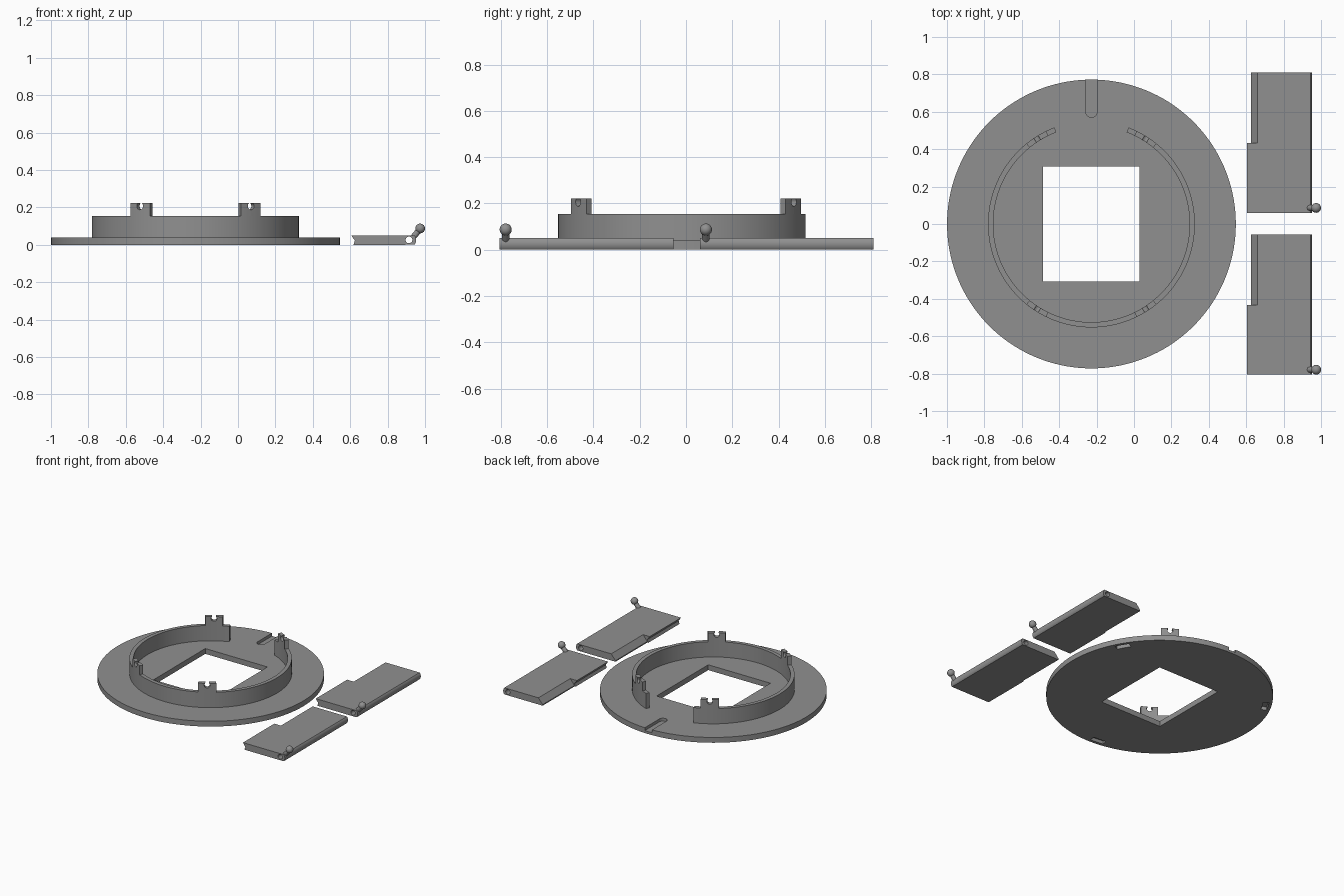
import bpy, bmesh
from math import sin, cos, radians, pi
from mathutils import Vector, Matrix

if "Cube" in bpy.data.objects:
    bpy.data.objects.remove(bpy.data.objects["Cube"])

grey = bpy.data.materials.new("plain grey")
grey.use_nodes = True
grey.diffuse_color = (0.28, 0.28, 0.28, 1)
grey.node_tree.nodes["Principled BSDF"].inputs["Base Color"].default_value = grey.diffuse_color

CX = -0.2275  # centre of the round base


def make(name, bm):
    bmesh.ops.recalc_face_normals(bm, faces=bm.faces)
    mesh = bpy.data.meshes.new(name)
    bm.to_mesh(mesh)
    bm.free()
    mesh.materials.append(grey)
    ob = bpy.data.objects.new(name, mesh)
    bpy.context.collection.objects.link(ob)
    return ob


def prism(name, pts, lo, hi, axis="z"):
    """Extrude a 2D outline along z (outline in xy) or y (outline in xz)."""
    bm = bmesh.new()
    up = axis == "z"
    vs = [bm.verts.new((a, b, lo) if up else (a, lo, b)) for a, b in pts]
    face = bm.faces.new(vs)
    ext = bmesh.ops.extrude_face_region(bm, geom=[face])["geom"]
    step = Vector((0, 0, hi - lo) if up else (0, hi - lo, 0))
    bmesh.ops.translate(bm, vec=step, verts=[g for g in ext if isinstance(g, bmesh.types.BMVert)])
    return make(name, bm)


def arc(cx, cy, r, a0, a1, n):
    steps = [radians(a0 + (a1 - a0) * i / n) for i in range(n + 1)]
    return [(cx + r * cos(a), cy + r * sin(a)) for a in steps]


def band(r0, r1, a0, a1, n):
    return arc(CX, 0, r1, a0, a1, n) + arc(CX, 0, r0, a1, a0, n)


def box(x0, x1, y0, y1):
    return [(x0, y0), (x1, y0), (x1, y1), (x0, y1)]


def rod(name, p, q, r):
    p, q = Vector(p), Vector(q)
    bm = bmesh.new()
    turn = (q - p).to_track_quat("Z", "Y").to_matrix().to_4x4()
    bmesh.ops.create_cone(bm, cap_ends=True, segments=32, radius1=r, radius2=r,
                          depth=(q - p).length, matrix=Matrix.Translation((p + q) / 2) @ turn)
    return make(name, bm)


def cut(ob, cutters):
    for c in cutters:
        mod = ob.modifiers.new("cut", "BOOLEAN")
        mod.operation, mod.solver, mod.object = "DIFFERENCE", "EXACT", c
    bpy.context.view_layer.update()
    mesh = bpy.data.meshes.new_from_object(ob.evaluated_get(bpy.context.evaluated_depsgraph_get()))
    ob.modifiers.clear()
    ob.data = mesh
    for c in cutters:
        bpy.data.objects.remove(c)


def smooth(ob):
    bpy.ops.object.select_all(action="DESELECT")
    ob.select_set(True)
    bpy.context.view_layer.objects.active = ob
    bpy.ops.object.shade_smooth_by_angle(angle=radians(30))


# Round base with square opening, rim groove and blind slots underneath
base = prism("round_base", arc(CX, 0, 0.772, 0, 357.5, 143), 0, 0.04)
groove = arc(CX, 0.6, 0.03, 180, 360, 16) + [(CX + 0.03, 0.9), (CX - 0.03, 0.9)]
cutters = [prism("opening_cutter", box(-0.487, 0.03, -0.307, 0.307), -0.1, 0.1),
           prism("groove_cutter", groove, 0.018, 0.1)]
for a in (30, 150, 265):
    cutters.append(prism("slot_cutter", band(0.71, 0.75, a - 4, a + 4, 8), -0.1, 0.025))
cut(base, cutters)
smooth(base)

# Open ring wall with a gap at the back
smooth(prism("ring_wall", band(0.525, 0.553, -249, 69, 120), 0.04, 0.155))

# Four notched clips on the ring
for a, side in ((57.5, "back_left"), (122.5, "back_right"), (237.5, "front_right"), (302.5, "front_left")):
    clip = prism("clip_" + side, band(0.525, 0.553, a - 6.5, a + 6.5, 6), 0.155, 0.222)
    out = Vector((cos(radians(a)), sin(radians(a)), 0))
    across = Vector((-out.y, out.x, 0))
    mid = Vector((CX, 0, 0.207))
    hole = rod("hole_cutter", mid + out * 0.45, mid + out * 0.65, 0.02)
    corners = [mid + out * r + across * w for r, w in
               ((0.45, -0.011), (0.65, -0.011), (0.65, 0.011), (0.45, 0.011))]
    slit = prism("slit_cutter", [(c.x, c.y) for c in corners], 0.207, 0.3)
    cut(clip, [hole, slit])
    smooth(clip)

# Two flaps, each with a rounded hinge edge, a pin hole and a ball lever
for name, y in (("front", -0.805), ("back", 0.06)):
    hinge = arc(0.915, 0.025, 0.038, -41, 41, 12)
    flap = prism("flap_" + name, [(0.617, 0)] + hinge + [(0.605, 0.05), (0.625, 0.022)], y, y + 0.75, "y")
    relief = [(0.5, -0.1), (0.625, -0.1), (0.625, 0.008), (0.66, 0.05), (0.66, 0.1), (0.5, 0.1)]
    cut(flap, [prism("relief_cutter", relief, y + 0.372, y + 1, "y"),
               rod("pin_cutter", (0.914, y - 0.1, 0.026), (0.914, y + 0.9, 0.026), 0.018)])
    smooth(flap)
    ly = y + 0.026
    smooth(rod("lever_" + name, (0.938, ly, 0.042), (0.97, ly, 0.08), 0.016))
    bm = bmesh.new()
    bmesh.ops.create_uvsphere(bm, u_segments=32, v_segments=16, radius=0.026,
                              matrix=Matrix.Translation((0.974, ly, 0.087)))
    smooth(make("lever_ball_" + name, bm))
